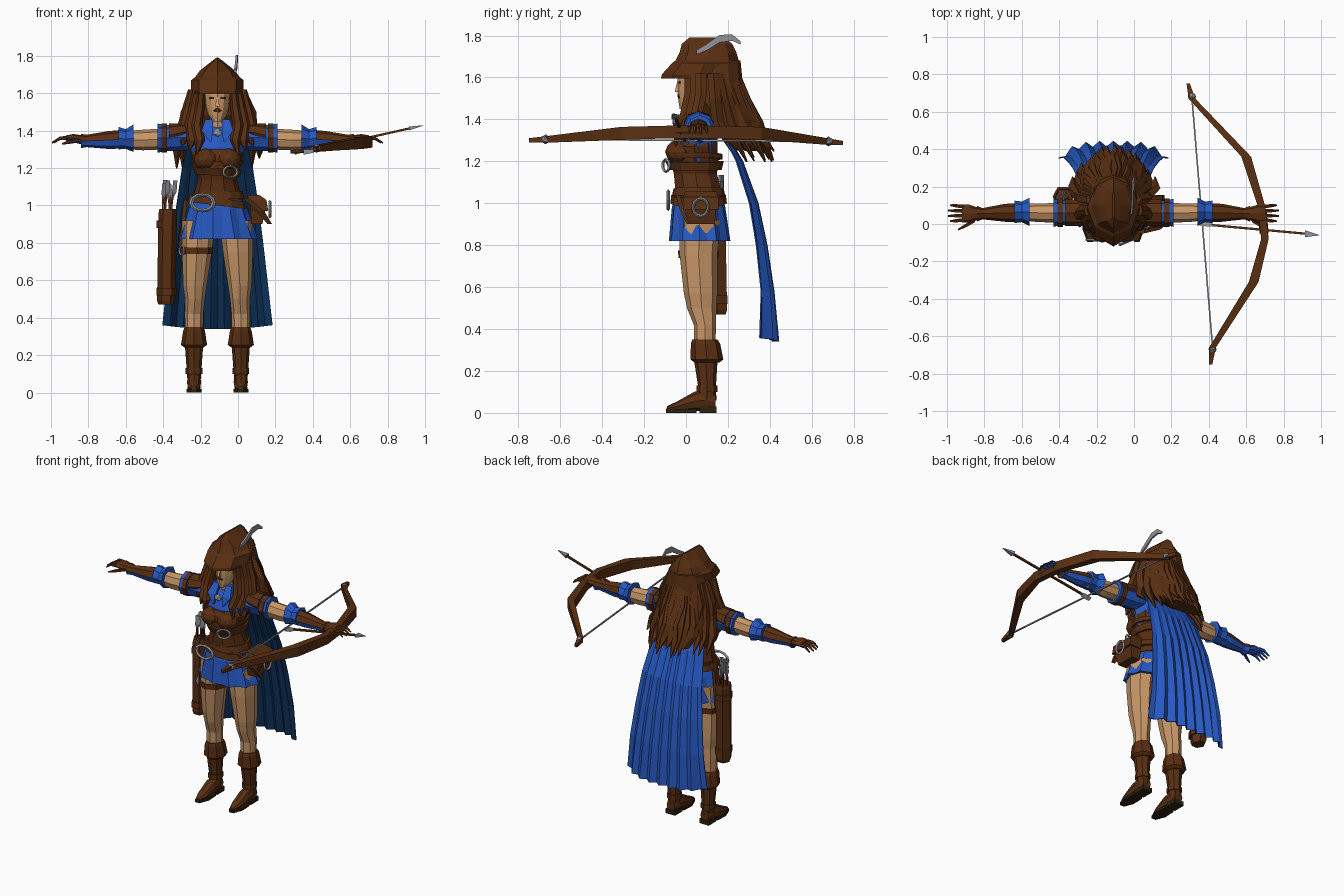
import bpy, bmesh, math, random
from mathutils import Vector

random.seed(4)
SHIFT = Vector((-11, 0, 0))   # body axis; all sizes are in hundredths of a unit

cube = bpy.data.objects.get("Cube")
if cube:
    bpy.data.objects.remove(cube)


def material(name, *rgb):
    mat = bpy.data.materials.new(name)
    mat.use_nodes = True
    mat.diffuse_color = (*rgb, 1)
    mat.node_tree.nodes["Principled BSDF"].inputs["Base Color"].default_value = (*rgb, 1)
    return mat


LEATHER = material("brown leather", .1, .028, .006)
CLOTH = material("blue cloth", .02, .1, .55)
LINING = material("dark blue lining", .004, .03, .1)
SKIN = material("tan skin", .58, .31, .14)
METAL = material("grey metal", .28, .29, .32)
SOLE = material("dark sole", .024, .015, .004)


def build(name, verts, faces, mats, rule=None, closed=True):
    mesh = bpy.data.meshes.new(name)
    mesh.from_pydata([(Vector(v) + SHIFT) / 100 for v in verts], [], faces)
    for mat in mats:
        mesh.materials.append(mat)
    bm = bmesh.new()
    bm.from_mesh(mesh)
    if closed:
        bmesh.ops.recalc_face_normals(bm, faces=bm.faces)
    bm.normal_update()
    for face in bm.faces:
        if rule:
            face.material_index = rule(face.normal)
    bm.to_mesh(mesh)
    bm.free()
    obj = bpy.data.objects.new(name, mesh)
    bpy.context.collection.objects.link(obj)
    return obj


def loft(name, rings, *mats, n=8, axis="z", side=1, ripple=0, tilt=0, rule=None):
    """Skin rings of (position on axis, centre u, centre v, radius u, radius v)."""
    turn, grow = (math.pi / 4, math.sqrt(2)) if n == 4 else (0, 1)
    verts, faces = [], []
    for k, (t, u, v, ru, rv) in enumerate(rings):
        for i in range(n):
            a = math.tau * i / n + turn
            r = grow * (1 + ripple * k * (-1) ** i)
            p, q = u + ru * r * math.cos(a), v + rv * r * math.sin(a)
            x, y, z = {"z": (p, q, t), "x": (t, p, q), "y": (p, t, q)}[axis]
            verts.append((x * side, y, z + tilt * x))
    for k in range(len(rings) - 1):
        for i in range(n):
            j = (i + 1) % n
            faces.append((k * n + i, k * n + j, k * n + n + j, k * n + n + i))
    faces += [tuple(range(n)), tuple(range(len(verts) - n, len(verts)))]
    return build(name, verts, faces, mats, rule)


def box(name, centre, half, mat, **options):
    (x, y, z), (a, b, c) = centre, half
    return loft(name, [(z - c, x, y, a, b), (z + c, x, y, a, b)], mat, n=4, **options)


def ball(name, centre, scale, mat, detail=1):
    bpy.ops.mesh.primitive_ico_sphere_add(
        subdivisions=detail, radius=.01, location=(Vector(centre) + SHIFT) / 100)
    obj = bpy.context.object
    obj.name, obj.scale = name, scale
    obj.data.materials.append(mat)


def buckle(name, centre, scale, turn=0):
    bpy.ops.mesh.primitive_torus_add(
        major_segments=12, minor_segments=4, major_radius=.01, minor_radius=.002,
        location=(Vector(centre) + SHIFT) / 100, rotation=(math.pi / 2, 0, turn))
    obj = bpy.context.object
    obj.name, obj.scale = name, (*scale, 4)
    obj.data.materials.append(METAL)


def underside(normal):
    return int(normal.z < -.3)


# Legs, boots, arms and gloves, mirrored about the body axis
for s, label in ((1, "left"), (-1, "right")):
    loft(label + "_leg", [(30, 12.5, 9, 4.8, 5), (42, 12.5, 9, 5, 5.3), (50, 12, 7.5, 5.3, 7),
         (57, 12, 7, 6.3, 8), (75, 11, 6, 8, 9), (92, 10, 6.5, 9, 10)], SKIN, side=s)
    loft(label + "_boot_foot", [(-9, 12.5, 2.2, 1.5, 1), (-4, 12.5, 3.2, 3.4, 2.4),
         (4, 12.5, 5.5, 3.8, 4.6), (9, 12.5, 6, 3.8, 5), (14, 12.5, 5.5, 3, 4.5)],
         LEATHER, axis="y", side=s)
    loft(label + "_boot_sole", [(-9.5, 12.5, 1, 1.5, 1), (-3, 12.5, .9, 4, .9),
         (5, 12.5, 1, 3.6, 1)], SOLE, n=4, axis="y", side=s)
    box(label + "_boot_heel", (12.5, 10.5, 1.5), (3.5, 4, 1.5), SOLE, side=s)
    loft(label + "_boot_shaft", [(6, 12.5, 10, 3.5, 4.5), (13, 12.5, 10, 4, 4.3),
         (24, 12.5, 9.5, 4.8, 5.5), (32, 12.5, 9, 5, 6)], LEATHER, side=s)
    loft(label + "_boot_ankle_strap", [(10, 12.5, 10, 4.5, 5), (13, 12.5, 10, 4.5, 5)],
         LEATHER, side=s)
    loft(label + "_boot_cuff", [(24, 12.5, 10, 5, 6), (25.5, 12.5, 10, 7, 7.8),
         (33, 12.5, 9.3, 5.8, 7), (35, 12.5, 9, 5, 6)], LEATHER, side=s)

    loft(label + "_arm", [(15, 6, 136, 5, 6), (30, 6, 135.5, 5.2, 5.6), (40, 6, 135, 5, 5.5),
         (54, 6.5, 135, 4, 4.5)], SKIN, axis="x", side=s)
    loft(label + "_sleeve", [(9, 6, 137, 6, 5), (17, 6, 136.5, 7, 7), (28, 6, 136, 6.5, 7),
         (32, 6, 136, 7.5, 7.8)], CLOTH, axis="x", side=s)
    loft(label + "_shoulder_pad", [(13, 6, 140, 5, 3.5), (19, 6, 139, 7, 5),
         (26, 6, 137.5, 7, 6.3)], LEATHER, axis="x", side=s)
    loft(label + "_sleeve_band", [(27, 6, 136, 7.7, 7.7), (30, 6, 136, 7.7, 7.7)],
         LEATHER, axis="x", side=s)
    loft(label + "_elbow_cuff", [(45, 6.5, 136, 7.5, 7.3), (49, 6.5, 135.5, 5.5, 5.3),
         (53, 6.5, 136, 6, 6)], CLOTH, axis="x", side=s)
    loft(label + "_bracer", [(50, 6, 135.5, 5, 5), (58, 6, 135, 4.8, 4.8), (70, 5.5, 134.5, 3, 3.3),
         (73, 5.5, 134.5, 4.2, 3.8)], LEATHER, CLOTH, axis="x", side=s, rule=underside)
    loft(label + "_glove", [(72, 5.5, 135, 3.2, 2.5), (77, 5.5, 136, 4.8, 2.2),
         (81, 5.5, 136, 4.8, 1.5)], LEATHER, CLOTH, axis="x", side=s, rule=underside)
    for f in range(4):
        y = 2 + 2.4 * f
        loft(f"{label}_finger_{f + 1}", [(80, y, 136, 1.1, 1.2), (84, y * 1.1 - .5, 136, 1, 1),
             (89 - abs(f - 1.5), y * 1.2 - 1, 133.5, .5, .5)],
             LEATHER, CLOTH, n=5, axis="x", side=s, rule=underside)
    loft(label + "_thumb", [(74, 2, 135, 1.3, 1.3), (79, -1, 134, 1.1, 1.1),
         (83, -3, 133, .5, .5)], LEATHER, CLOTH, n=5, axis="x", side=s, rule=underside)
    ball(label + "_bust_cup", (6 * s, -3, 124.5), (6.8, 7, 6), LEATHER, 2)
    loft(label + "_collar_flap", [(134, 3.5, -5, .4, .8), (140, 5.5, -3.5, 3, 1),
         (146, 4.5, 1, 2, 1.5)], CLOTH, n=4, side=s)

# Torso clothing and pleated skirt
loft("shirt", [(120, 0, 5, 12, 10), (131, 0, 5, 14.5, 10), (138, 0, 6, 14, 8.5),
     (143, 0, 6.5, 7, 5.5)], CLOTH)
loft("corset", [(103, 0, 6, 14, 12), (108, 0, 5.5, 12, 11.3), (114, 0, 4.5, 10.3, 10.8),
     (120, 0, 4, 12, 12), (127, 0, 4, 14, 11.5), (130, 0, 4.5, 13, 10)], LEATHER, n=10)
loft("skirt", [(106, 0, 6, 12, 11), (98, 0, 6, 15.5, 12.5), (82, .5, 6.5, 20, 14)],
     CLOTH, n=22, ripple=.03)
loft("hip_belt", [(100, 0, 6, 16, 13.5), (104, 0, 6, 15, 13)], LEATHER, n=12, tilt=-.13)
loft("second_belt", [(103, 0, 6, 14.5, 12.8), (107, 0, 6, 13.5, 12)], LEATHER, n=12, tilt=.06)
loft("chest_strap", [(116, 0, 4.5, 12, 12.5), (120, 0, 4, 13, 14)], LEATHER, n=12, tilt=-.04)
loft("bust_strap", [(121, 0, 4.5, 13.4, 13), (123.5, 0, 4.5, 14, 13)], LEATHER, n=12, tilt=.05)
buckle("belt_buckle", (-8, -8.5, 101.5), (6, 4.3))
buckle("strap_buckle", (7, -9.5, 118), (4, 3), .4)
loft("hip_pouch", [(90, 21, 7, 3, 6.5), (101, 22, 7, 4.5, 8), (105, 19, 7, 3, 7)], LEATHER, n=4)
loft("pouch_flap", [(97, 23, 7, 4.2, 8.4), (103, 22, 7, 4.2, 8.4), (105.5, 19.5, 7, 3, 7.5)],
     LEATHER, n=4)
buckle("pouch_buckle", (28, 7, 98), (3.6, 4.2), math.pi / 2)
loft("belt_tail", [(104, 15, -4, 1.5, 1), (97, 23, -2, 2, 1), (90, 28, 1, 1.2, .6)], LEATHER, n=4)

# Head, neck and collar pieces
loft("neck", [(138, 0, 4, 4, 4), (150, 0, 5, 4, 5)], SKIN)
loft("head", [(145, 0, .5, 2.5, 3.5), (148, 0, 2.5, 4.8, 6), (153, 0, 5, 6.5, 9),
     (159, 0, 6, 7.3, 10), (166, 0, 8, 7, 10)], SKIN, n=12)
loft("nose", [(153, 0, -4, 1.1, 1.4), (158, 0, -3.5, .6, .7)], SKIN, n=4)
loft("lips", [(149.6, 0, -2.8, 1, .6), (150.8, 0, -3.4, 2.4, .7), (152, 0, -3.6, 1, .5)],
     LEATHER, n=6)
for s in (1, -1):
    box("eye", (3 * s, -3, 157.5), (1.3, .45, .5), SOLE)
ball("collar_brooch", (0, -5.5, 139), (2.8, 1.2, 2.3), METAL)

# Pointed hat with its brim and feather
loft("hat_crown", [(160, 0, 9, 12.5, 15.5), (167, 0, 10, 13, 15.5), (172, 0, 10.5, 9.5, 13.5),
     (176, 0, 10, 4.5, 12), (179, 0, 10, .6, 8.5)], LEATHER)
loft("hat_brim", [(159.5, 0, 6.5, 13, 18.5), (161.5, 0, 7, 14, 18.5), (167, 0, 9, 14, 15.5),
     (169, 0, 10, 11.5, 13.5)], LEATHER)
loft("feather", [(5, 9.5, 172, .6, 1), (10, 10, 174.5, .6, 1.6), (16, 10.3, 178.5, .5, 1.8),
     (22, 10.5, 179, .5, 1.5), (26, 10.5, 176.5, .3, .8)], METAL, n=4, axis="y")

# Long hair: a core mass, loose back locks and front locks
loft("hair_mass", [(168, 0, 14, 11, 12), (158, 0, 14, 14, 13), (148, 0, 16.5, 16, 14),
     (140, 0, 21, 17.5, 13), (132, 0, 27, 18, 9), (125, 0, 33, 14, 5)], LEATHER, n=12)
for i in range(17):
    a = i / 8 - 1
    b = a * a
    wave = random.uniform(-1.5, 1.5)
    loft(f"hair_back_lock_{i + 1}", [
        (162, a * 12, 23 - 10 * b, 3, 3), (150, a * 16 + wave, 28 - 14 * b, 3.6, 3),
        (139, a * 19 - wave, 34 - 19 * b, 3.6, 3), (131, a * 21 + wave, 37 - 18 * b, 2.8, 2.2),
        (122 + random.uniform(-3, 4), a * 21 + wave, 42 - 17 * b, .4, .4)], LEATHER, n=5)
for s in (1, -1):
    for i in range(3):
        out = i * 2.6
        loft("hair_front_lock", [
            (162, 8.5 + out, 2 + out, 2, 3), (152, 9.5 + out * 1.3, 2 + out, 2.6, 3.2),
            (143, 11 + out * 1.4, out, 3, 3.2), (135, 9.5 + out * 1.6, out - 4, 2.8, 2.6),
            (127 + out, 11 + out * 1.5, out - 5, .5, .5)], LEATHER, n=6, side=s)

# Folded cape with a dark lining
COLS = 17
cape_rows = [(141, 14, 15, 1), (120, 19, 27, 3), (100, 22, 34, 4), (80, 24.5, 38, 5),
             (58, 27, 41, 6), (34, 29.5, 43, 9)]   # height, half width, depth, curl
verts, faces = [], []
for r, (z, half, y, curl) in enumerate(cape_rows):
    for c in range(COLS):
        a = 2 * c / (COLS - 1) - 1
        fold = (-1) ** c * .3 * r
        verts.append((half * a, y - curl * a ** 4 + fold, z + (2 * a * a if r == 5 else 0)))
for r in range(len(cape_rows) - 1):
    for c in range(COLS - 1):
        k = r * COLS + c
        faces.append((k, k + 1, k + COLS + 1, k + COLS))
cape = build("cape", verts, faces, [CLOTH, LINING], closed=False)
shell = cape.modifiers.new("lining", "SOLIDIFY")
shell.thickness, shell.material_offset = .006, 1

# Quiver on the right hip with its thigh strap
loft("quiver", [(47, -27.5, 15, 4, 4.5), (49, -27.5, 15, 4.8, 5.3), (96, -26.5, 14, 5, 5.5),
     (98, -26.5, 14, 4.6, 5)], LEATHER, n=6)
for z in (52, 88):
    loft("quiver_band", [(z, -27, 14.5, 5.5, 6), (z + 4, -27, 14.5, 5.5, 6)], LEATHER, n=6)
for i in range(6):
    x, y = -26.5 + 3 * math.cos(i), 14 + 3 * math.sin(i)
    lean, top = (i - 2.5) * 1.1, 111 + random.uniform(-2, 3)
    loft("quiver_arrow", [(90, x, y, .5, .5), (top, x + lean, y, .5, .5)], LEATHER, n=4)
    loft("quiver_fletching", [(top - 9, x + lean * .6, y, .4, .4), (top - 6, x + lean * .8, y, 1.6, 1.6),
         (top, x + lean, y, 1.5, 1.5)], METAL, n=3)
loft("thigh_strap", [(74, -11, 6, 8.6, 9.6), (77.5, -11, 6, 8.8, 9.8)], LEATHER)
buckle("thigh_buckle", (-19, 0, 76), (1.8, 2.6), -.8)
loft("quiver_hanger", [(76, -20, 10, 1, 2), (103, -17, 9, 1, 2)], LEATHER, n=4)

# Bow held flat across the left hand, with its string and arrow
loft("bow", [(-75, 52, 130, .9, 1), (-66, 53, 130.5, 1.8, 1.6), (-31, 75, 133.3, 2.6, 3.1),
     (-8, 81, 134, 2, 3), (10, 79, 134, 2, 3), (36, 71, 133.3, 2.6, 3.1),
     (67, 42, 129.5, 1.8, 1.6), (75, 40, 128.7, .9, 1)], LEATHER, n=4, axis="y")
loft("bow_grip", [(-5, 80.6, 134, 2.4, 3.4), (8, 79.4, 134, 2.4, 3.4)], LEATHER, n=6, axis="y")
loft("bow_string", [(-66, 53, 130.5, .4, .4), (67, 42, 129.5, .4, .4)], METAL, n=4, axis="y")
ball("bow_tip_front", (53, -67, 130.5), (2.4, 2.4, 2.4), METAL)
ball("bow_tip_back", (42, 68, 129.5), (2.4, 2.4, 2.4), METAL)
loft("arrow_shaft", [(46, 0, 128.5, .6, .6), (104, -5.3, 141.5, .6, .6)], LEATHER, n=4, axis="x")
loft("arrow_fletching", [(46, 0, 128.5, 1.6, 1.6), (51, -.5, 129.7, 1.8, 1.8),
     (54, -.7, 130.3, .5, .5)], METAL, n=3, axis="x")
loft("arrow_head", [(102.5, -5.2, 141.2, 1.8, 1), (110, -6, 142.8, .1, .1)], METAL, n=4, axis="x")
